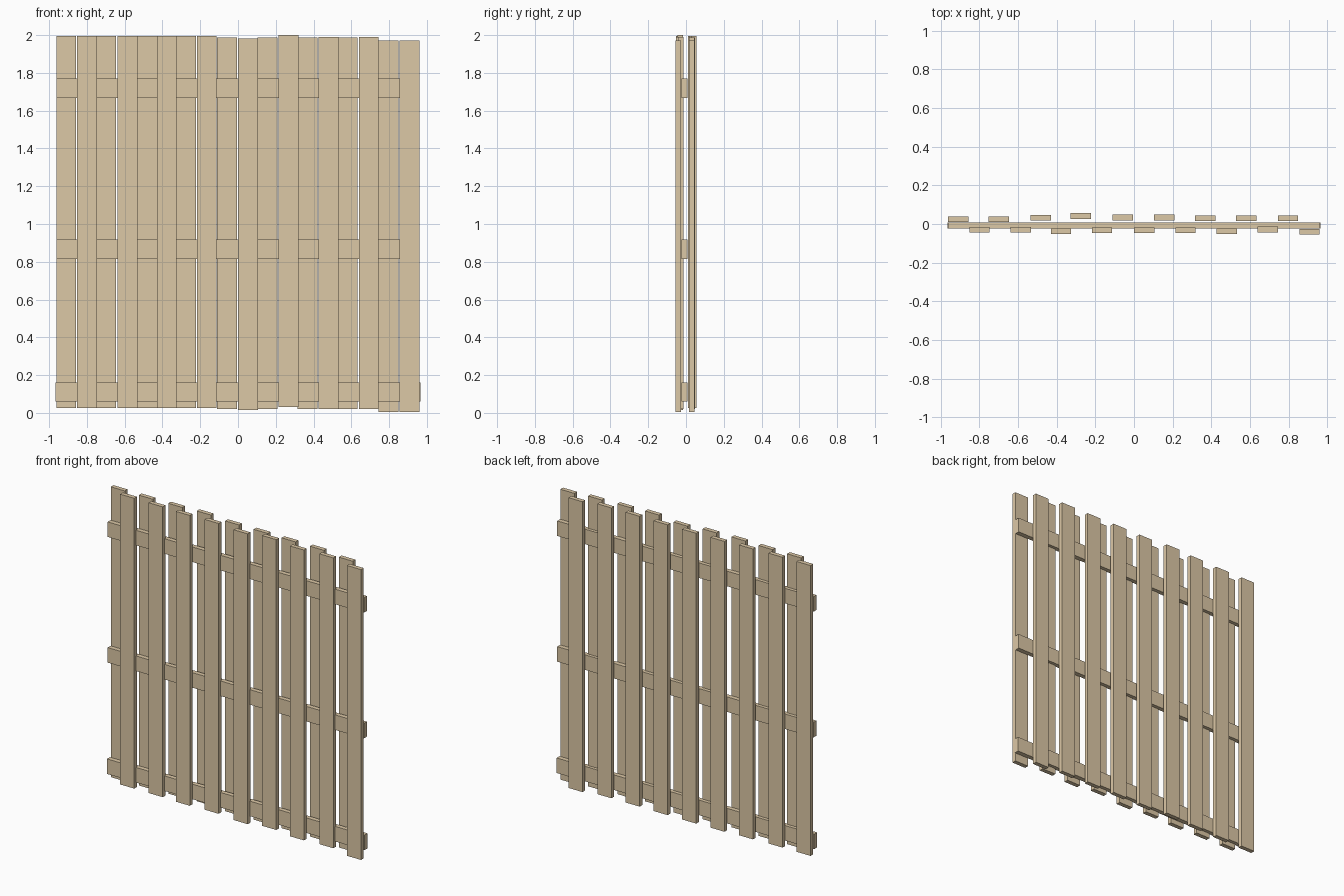
import bpy

mat = bpy.data.materials.new("pale_wood")
mat.diffuse_color = (0.72, 0.58, 0.38, 1)


def box(name, lo, hi):
    bpy.ops.mesh.primitive_cube_add(size=1, location=[(a + b) / 2 for a, b in zip(lo, hi)])
    ob = bpy.context.object
    ob.name = name
    ob.scale = [b - a for a, b in zip(lo, hi)]
    bpy.ops.object.transform_apply(location=False, rotation=False, scale=True)
    ob.data.materials.append(mat)


W, T, H = 0.105, 0.029, 1.968   # picket width, thickness, height

# pickets: left x, inner y distance from the middle, bottom z
front = [(-0.852, 0.016, 0.027), (-0.638, 0.016, 0.026), (-0.43, 0.023, 0.026),
         (-0.218, 0.017, 0.026), (0.0, 0.017, 0.014), (0.214, 0.017, 0.032),
         (0.427, 0.024, 0.021), (0.64, 0.014, 0.021), (0.856, 0.026, 0.004)]
back = [(-0.962, 0.011, 0.026), (-0.752, 0.011, 0.026), (-0.535, 0.017, 0.026),
        (-0.328, 0.027, 0.026), (-0.11, 0.019, 0.02), (0.104, 0.019, 0.02),
        (0.316, 0.016, 0.02), (0.528, 0.016, 0.02), (0.745, 0.016, 0.004)]
for x, y, z in front:
    box("front_picket", (x, -y - T, z), (x + W, -y, z + H))
for x, y, z in back:
    box("back_picket", (x, y, z), (x + W, y + T, z + H))

# horizontal rails sandwiched between the two picket rows
for name, z, hx in (("bottom_rail", 0.06, 0.966), ("middle_rail", 0.816, 0.961), ("top_rail", 1.668, 0.961)):
    box(name, (-hx, -0.024, z), (hx, 0.007, z + 0.102))
